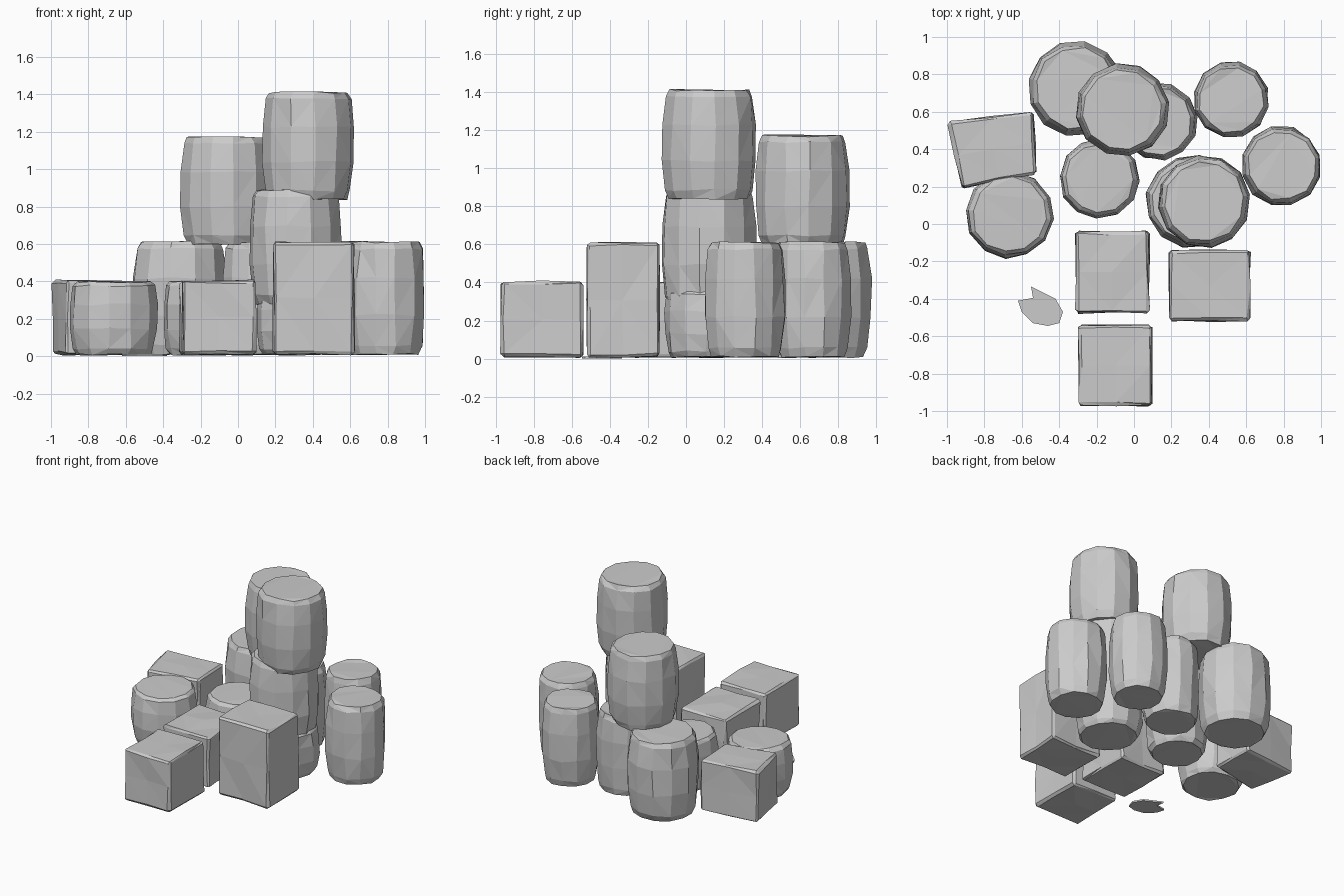
import bpy, bmesh, math, random
from mathutils import Vector

if "Cube" in bpy.data.objects:
    bpy.data.objects.remove(bpy.data.objects["Cube"])

random.seed(7)


def jitter(bm, amount):
    for v in bm.verts:
        v.co += Vector([random.uniform(-amount, amount) for _ in range(3)])


def finish(bm, name):
    bmesh.ops.triangulate(bm, faces=bm.faces[:])
    bmesh.ops.recalc_face_normals(bm, faces=bm.faces[:])
    mesh = bpy.data.meshes.new(name)
    bm.to_mesh(mesh)
    bm.free()
    obj = bpy.data.objects.new(name, mesh)
    bpy.context.collection.objects.link(obj)
    return obj


def barrel(name, x, y, r, z0, z1, sides=12):
    """Bulging barrel made of stacked, slightly uneven rings."""
    bm = bmesh.new()
    profile = [(0.84, 0), (0.92, 0.08), (0.99, 0.35), (0.99, 0.68), (0.93, 0.94), (0.85, 1)]
    turn = random.uniform(0, 1)
    rings = []
    for k, t in profile:
        ring = []
        for i in range(sides):
            a = turn + 2 * math.pi * i / sides
            ring.append(bm.verts.new((x + r * k * math.cos(a), y + r * k * math.sin(a),
                                      z0 + (z1 - z0) * t)))
        rings.append(ring)
    for lo, hi in zip(rings, rings[1:]):
        for i in range(sides):
            j = (i + 1) % sides
            bm.faces.new((lo[i], lo[j], hi[j], hi[i]))
    bm.faces.new(rings[0][::-1])
    bm.faces.new(rings[-1])
    jitter(bm, 0.006)
    return finish(bm, name)


def crate(name, corners, z0, z1):
    """Worn box over four ground corners, with chipped edges."""
    bm = bmesh.new()
    lo = [bm.verts.new((cx, cy, z0)) for cx, cy in corners]
    hi = [bm.verts.new((cx, cy, z1)) for cx, cy in corners]
    bm.faces.new(lo[::-1])
    bm.faces.new(hi)
    for i in range(4):
        j = (i + 1) % 4
        bm.faces.new((lo[i], lo[j], hi[j], hi[i]))
    bmesh.ops.bevel(bm, geom=bm.edges[:], offset=0.014, segments=1, affect='EDGES')
    long_edges = [e for e in bm.edges if e.calc_length() > 0.1]
    bmesh.ops.subdivide_edges(bm, edges=long_edges, cuts=1, use_grid_fill=True)
    jitter(bm, 0.006)
    return finish(bm, name)


def rect(x0, x1, y0, y1):
    return [(x0, y0), (x1, y0), (x1, y1), (x0, y1)]


# Barrels: x, y, radius, bottom, top
barrels = {
    "back_left_barrel": (-0.31, 0.725, 0.255, 0.01, 0.61),
    "back_middle_barrel": (0.13, 0.55, 0.21, 0.01, 0.61),
    "back_right_barrel": (0.52, 0.665, 0.205, 0.01, 0.61),
    "right_barrel": (0.79, 0.31, 0.215, 0.01, 0.61),
    "left_barrel": (-0.665, 0.05, 0.235, 0.01, 0.40),
    "inner_barrel": (-0.185, 0.245, 0.215, 0.01, 0.40),
    "stacked_back_barrel": (-0.06, 0.61, 0.25, 0.60, 1.17),
    "tower_bottom_barrel": (0.33, 0.12, 0.235, 0.01, 0.36),
    "tower_middle_barrel": (0.31, 0.12, 0.25, 0.28, 0.89),
    "tower_top_barrel": (0.375, 0.12, 0.25, 0.84, 1.41),
}
for name, args in barrels.items():
    barrel(name, *args)

# Crates
crate("front_crate", rect(-0.295, 0.095, -0.97, -0.54), 0.01, 0.405)
crate("middle_crate", rect(-0.31, 0.08, -0.475, -0.04), 0.01, 0.40)
crate("tall_right_crate", rect(0.19, 0.62, -0.52, -0.14), 0.01, 0.61)
crate("left_crate", [(-0.92, 0.19), (-0.52, 0.27), (-0.54, 0.60), (-0.995, 0.545)], 0.01, 0.405)

# Flat broken scrap on the ground
bm = bmesh.new()
outline = [(-0.62, -0.41), (-0.60, -0.47), (-0.54, -0.53), (-0.46, -0.545), (-0.40, -0.53),
           (-0.38, -0.47), (-0.42, -0.40), (-0.49, -0.365), (-0.55, -0.335), (-0.54, -0.395)]
base = bm.faces.new([bm.verts.new((px, py, 0)) for px, py in outline])
top = bmesh.ops.extrude_face_region(bm, geom=[base])
for g in top["geom"]:
    if isinstance(g, bmesh.types.BMVert):
        g.co.z += 0.012
finish(bm, "ground_scrap")
